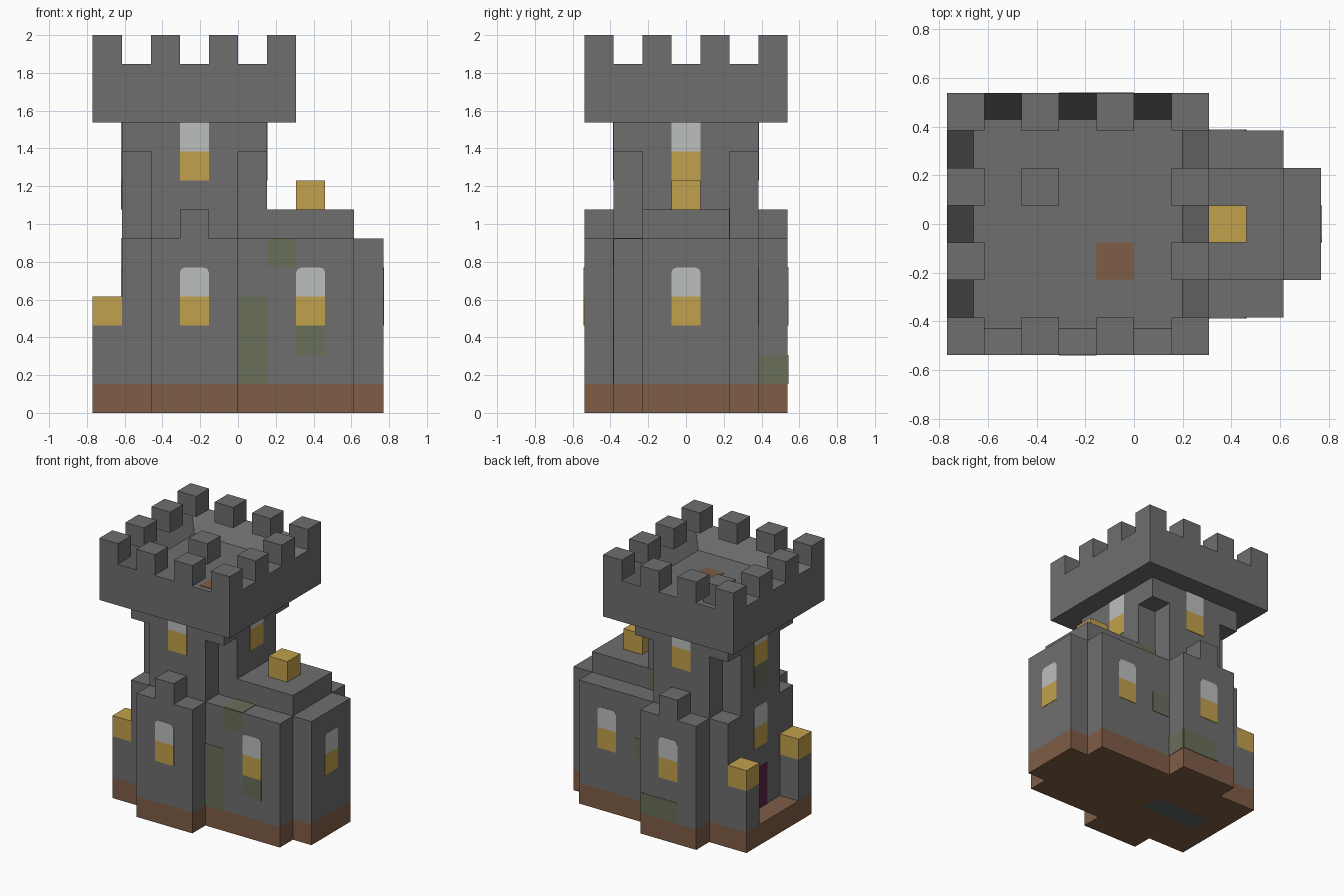
import bpy
import bmesh

cube = bpy.data.objects.get("Cube")
if cube:
    bpy.data.objects.remove(cube, do_unlink=True)

U = 2 / 13      # one building block
T = 0.02        # plate thickness, in blocks


def material(name, rgb):
    lin = [(c / 255 / 12.92) if c < 11 else ((c / 255 + 0.055) / 1.055) ** 2.4 for c in rgb]
    m = bpy.data.materials.new(name)
    m.use_nodes = True
    m.diffuse_color = (*lin, 1)
    bsdf = m.node_tree.nodes["Principled BSDF"]
    bsdf.inputs["Base Color"].default_value = (*lin, 1)
    bsdf.inputs["Roughness"].default_value = 0.9
    return m


STONE = material("stone grey", (110, 110, 110))
EARTH = material("earth brown", (126, 93, 70))
GOLD = material("lamp gold", (194, 161, 76))
PALE = material("pale glass", (188, 190, 190))
MOSS = material("moss green", (104, 110, 90))
DOOR = material("door plum", (96, 34, 70))
SLATE = material("slate teal", (94, 106, 102))


def finish(name, bm, mat):
    bmesh.ops.recalc_face_normals(bm, faces=bm.faces)
    bmesh.ops.scale(bm, vec=(U, U, U), verts=bm.verts)
    mesh = bpy.data.meshes.new(name)
    bm.to_mesh(mesh)
    bm.free()
    mesh.materials.append(mat)
    obj = bpy.data.objects.new(name, mesh)
    bpy.context.scene.collection.objects.link(obj)
    return obj


def prism(name, mat, half, z0, z1):
    """Extrude a plan given by its +y half outline, mirrored across y = 0."""
    outline = half + [(x, -y) for x, y in reversed(half)]
    bm = bmesh.new()
    face = bm.faces.new([bm.verts.new((x, y, z0)) for x, y in outline])
    ext = bmesh.ops.extrude_face_region(bm, geom=[face], use_keep_orig=True)
    top = [g for g in ext["geom"] if isinstance(g, bmesh.types.BMVert)]
    bmesh.ops.translate(bm, vec=(0, 0, z1 - z0), verts=top)
    return finish(name, bm, mat)


def box_mesh(lo, hi):
    bm = bmesh.new()
    bmesh.ops.create_cube(bm, size=1)
    for v in bm.verts:
        v.co = [hi[i] if v.co[i] > 0 else lo[i] for i in range(3)]
    return bm


def box(name, mat, lo, hi):
    return finish(name, box_mesh(lo, hi), mat)


def plate(name, mat, axis, at, u, z, sign, rounded=False):
    """Thin vertical plate on a wall; axis 0 faces x, axis 1 faces y."""
    d = sorted((at, at + sign * T))
    spans = [d, u, z] if axis == 0 else [u, d, z]
    bm = box_mesh([s[0] for s in spans], [s[1] for s in spans])
    if rounded:
        edges = [e for e in bm.edges
                 if all(v.co.z > z[1] - T for v in e.verts)
                 and abs(e.verts[0].co[axis] - e.verts[1].co[axis]) > T / 2]
        bmesh.ops.bevel(bm, geom=edges, offset=0.17, segments=2,
                        affect='EDGES', profile=0.5)
    return finish(name, bm, mat)


# Main masses
keep = [(-3, 2.5), (-3, 3.5), (0, 3.5), (0, 2.5), (4, 2.5), (4, 1.5), (5, 1.5)]
prism("foundation", EARTH, [(-5, 2.5)] + keep, 0, 1)
prism("keep_walls", STONE, [(-4, 2.5)] + keep, 1, 6)
prism("hall_roof", STONE, [(1, 1.5), (4, 1.5)], 6, 7)
prism("tower_shaft", STONE,
      [(-4, 1.5), (-3, 1.5), (-3, 2.5), (0, 2.5), (0, 1.5), (1, 1.5)], 6, 9)
prism("tower_collar", STONE, [(-4, 2.5), (1, 2.5)], 9, 10)

# Overhanging crown: a block with its top inset and sunk to form the parapet
bm = box_mesh((-5, -3.5, 10), (2, 3.5, 12))
top = max(bm.faces, key=lambda f: f.calc_center_median().z)
bmesh.ops.inset_region(bm, faces=[top], thickness=1)
bmesh.ops.translate(bm, vec=(0, 0, -1), verts=top.verts)
finish("tower_parapet", bm, STONE)

# Battlements around the rim
for i in range(0, 7, 2):
    for j in range(0, 7, 2):
        if i in (0, 6) or j in (0, 6):
            box("merlon", STONE, (i - 5, j - 3.5, 12), (i - 4, j - 2.5, 13))

# Crown floor details
box("roof_block", STONE, (-3, 0.5, 11), (-2, 1.5, 12))
box("roof_hatch", EARTH, (-1, -1.5, 11), (0, -0.5, 11 + T))

# Lamps and porch posts
box("roof_lamp", GOLD, (2, -0.5, 7), (3, 0.5, 8))
for y in (-2.5, 1.5):
    box("porch_post", STONE, (-5, y, 1), (-4, y + 1, 3))
    box("porch_lamp", GOLD, (-5, y, 3), (-4, y + 1, 4))


# Windows: gold lower pane and pale upper pane
def window(name, axis, at, u0, z0, sign, rounded=True):
    u = (u0, u0 + 1)
    plate(name + "_lower", GOLD, axis, at, u, (z0, z0 + 1), sign)
    plate(name + "_upper", PALE, axis, at, u, (z0 + 1, z0 + 2), sign, rounded)


for s, side in ((-1, "front"), (1, "back")):
    box(side + "_bay_merlon", STONE, (-2, min(s * 2.5, s * 3.5), 6),
        (-1, max(s * 2.5, s * 3.5), 7))
    window(side + "_bay_window", 1, s * 3.5, -2, 3, s)
    window(side + "_hall_window", 1, s * 2.5, 2, 3, s)
    window(side + "_tower_window", 1, s * 2.5, -2, 8, s, False)
window("hall_end_window", 0, 5, -0.5, 3, 1)
window("left_tower_window", 0, 1, -0.5, 8, 1, False)
window("right_tower_window", 0, -4, -0.5, 8, -1, False)
window("porch_window", 0, -4, -0.5, 4, -1)
plate("porch_door", DOOR, 0, -4, (-0.5, 0.5), (1, 3), -1)

# Moss patches
plate("moss_front_low", MOSS, 1, -2.5, (0, 1), (1, 4), -1)
plate("moss_under_window", MOSS, 1, -2.5, (2, 3), (2, 3), -1)
plate("moss_front_high", MOSS, 1, -2.5, (1, 2), (5, 6), -1)
box("moss_ledge", MOSS, (1, -2.5, 6), (2, -1.5, 6 + T))
plate("moss_bay_back", MOSS, 1, 3.5, (-2, 0), (1, 2), 1)
plate("moss_bay_side", MOSS, 0, 0, (2.5, 3.5), (1, 2), 1)
plate("moss_hall_back", MOSS, 1, 2.5, (0, 1), (3, 4), 1)
plate("moss_shaft_back", MOSS, 1, 1.5, (0, 1), (6, 7), 1)
plate("moss_shaft_right", MOSS, 0, -4, (-0.5, 0.5), (7, 8), -1)

# Slab set in the underside
box("underside_slab", SLATE, (-4, -0.5, -T / 4), (-1, 0.5, 0.1))
